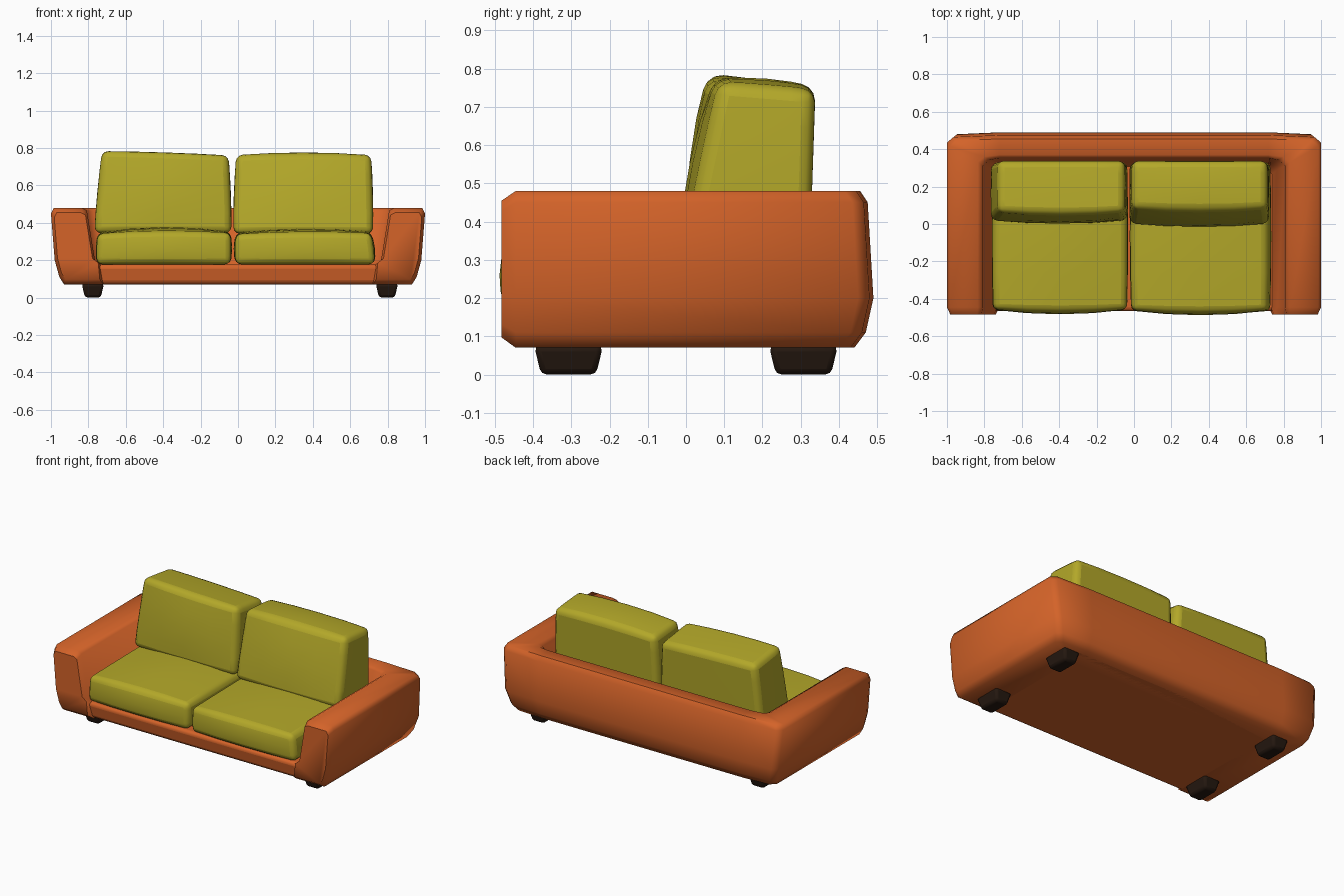
import bpy, bmesh, math

if "Cube" in bpy.data.objects:
    bpy.data.objects.remove(bpy.data.objects["Cube"])


def material(name, rgb):
    m = bpy.data.materials.new(name)
    m.diffuse_color = (*rgb, 1)
    m.use_nodes = True
    m.node_tree.nodes["Principled BSDF"].inputs["Base Color"].default_value = m.diffuse_color
    return m


ORANGE = material("orange_fabric", (0.66, 0.125, 0.022))
GREEN = material("olive_fabric", (0.45, 0.39, 0.022))
DARK = material("dark_wood", (0.018, 0.009, 0.005))


def finish(bm, name, mat, bevel=0, segments=2):
    bmesh.ops.recalc_face_normals(bm, faces=bm.faces)
    me = bpy.data.meshes.new(name)
    bm.to_mesh(me)
    bm.free()
    me.materials.append(mat)
    me.shade_smooth()
    me.set_sharp_from_angle(angle=math.radians(55))
    ob = bpy.data.objects.new(name, me)
    bpy.context.collection.objects.link(ob)
    if bevel:
        mod = ob.modifiers.new("soft_edges", 'BEVEL')
        mod.width = bevel
        mod.segments = segments
        mod.limit_method = 'ANGLE'
        mod.angle_limit = math.radians(50)
    return ob


def block(corners):
    """Box from 8 corners: x fastest, then y, then z."""
    bm = bmesh.new()
    v = [bm.verts.new(c) for c in corners]
    for f in ((0, 2, 3, 1), (4, 5, 7, 6), (0, 1, 5, 4),
              (2, 6, 7, 3), (0, 4, 6, 2), (1, 3, 7, 5)):
        bm.faces.new([v[i] for i in f])
    return bm


def tapered(x, y, z, bx, by, tx, ty, h):
    """Corners of a box tapering from bottom half sizes to top half sizes."""
    return [(x + sx * w, y + sy * d, zz)
            for zz, w, d in ((z, bx, by), (z + h, tx, ty))
            for sy in (-1, 1) for sx in (-1, 1)]


# Arms and back: one wall section (side inset, back inset, height) swept in a U
SECTION = [(0.28, 0.20, 0.07), (0.07, 0.05, 0.07), (0.045, 0.02, 0.11),
           (0.02, 0.0, 0.20), (0.0, 0.015, 0.45), (0.015, 0.035, 0.48),
           (0.165, 0.12, 0.48), (0.192, 0.138, 0.465),
           (0.235, 0.16, 0.20), (0.27, 0.19, 0.172)]
CH = 0.035


def half_rings():
    end = [(-1 + 0.135 + (dx - 0.135) * 0.87, -0.483, 0.28 + (z - 0.28) * 0.87)
           for dx, dy, z in SECTION]
    front = [(-1 + dx, -0.445, z) for dx, dy, z in SECTION]
    side = [(-1 + dx, 0.485 - dy - CH, z) for dx, dy, z in SECTION]
    back = [(-1 + dx + CH, 0.48 - dy, z) for dx, dy, z in SECTION]
    inner = [(-0.72, 0.49 - dy, z) for dx, dy, z in SECTION]
    return [end, front, side, back, inner]


bm = bmesh.new()
left = half_rings()
right = [[(-x, y, z) for x, y, z in ring] for ring in reversed(left)]
rings = [[bm.verts.new(p) for p in ring] for ring in left + right]
n = len(SECTION)
for a, b in zip(rings, rings[1:]):
    for i in range(n):
        j = (i + 1) % n
        bm.faces.new((a[i], a[j], b[j], b[i]))
bm.faces.new(rings[0])
bm.faces.new(rings[-1])
finish(bm, "arms_and_back", ORANGE)

# Base slab between the arms
finish(block(tapered(0, -0.014, 0.07, 0.80, 0.435, 0.80, 0.455, 0.108)),
       "base", ORANGE, 0.025, 3)

# Feet
for side, x in (("left", -0.776), ("right", 0.796)):
    for end, y in (("front", -0.307), ("back", 0.307)):
        finish(block(tapered(x, y, 0, 0.042, 0.072, 0.06, 0.09, 0.075)),
               f"{end}_{side}_foot", DARK, 0.015, 2)


def cushion(name, bottom, top, bulge, bevel):
    """bottom: x0 x1 y0 y1 z; top: x0 x1 y0 y1 z_front_left z_front_right z_back."""
    x0, x1, y0, y1, z = bottom
    X0, X1, Y0, Y1, zl, zr, zb = top
    bm = block([(x0, y0, z), (x1, y0, z), (x0, y1, z), (x1, y1, z),
                (X0, Y0, zl), (X1, Y0, zr),
                (X0, Y1, zb), (X1, Y1, zb + zr - zl)])
    # normalised coordinates ride along on a second unit block
    unit = block([(i, j, k) for k in (-1, 1) for j in (-1, 1) for i in (-1, 1)])
    for b in (bm, unit):
        bmesh.ops.subdivide_edges(b, edges=b.edges[:], cuts=3, use_grid_fill=True)
    bx, by, bz = bulge
    for v, q in zip(bm.verts, unit.verts):
        u, w, h = q.co
        fx, fy, fz = 1 - u * u, 1 - w * w, 1 - h * h
        v.co.x += bx * u * fz * (0.4 + 0.6 * fy)
        if w < 0:
            v.co.y += by * w * fx * (0.4 + 0.6 * fz)
        if h > 0:
            v.co.z += bz * h * fx * (0.4 + 0.6 * fy)
    unit.free()
    finish(bm, name, GREEN, bevel, 3)


# Seat cushions
cushion("left_seat_cushion", (-0.755, -0.04, -0.46, 0.33, 0.178),
        (-0.75, -0.04, -0.455, 0.33, 0.342, 0.346, 0.35),
        (0.008, 0.025, 0.03), 0.03)
cushion("right_seat_cushion", (-0.012, 0.73, -0.465, 0.33, 0.178),
        (-0.01, 0.71, -0.46, 0.33, 0.34, 0.345, 0.35),
        (0.012, 0.025, 0.022), 0.03)

# Back cushions
cushion("left_back_cushion", (-0.768, -0.035, 0.015, 0.325, 0.345),
        (-0.728, -0.05, 0.065, 0.338, 0.788, 0.765, 0.752),
        (0.005, 0.03, 0.006), 0.035)
cushion("right_back_cushion", (-0.025, 0.722, -0.005, 0.325, 0.342),
        (-0.01, 0.712, 0.085, 0.338, 0.766, 0.766, 0.745),
        (0.005, 0.03, 0.018), 0.035)
